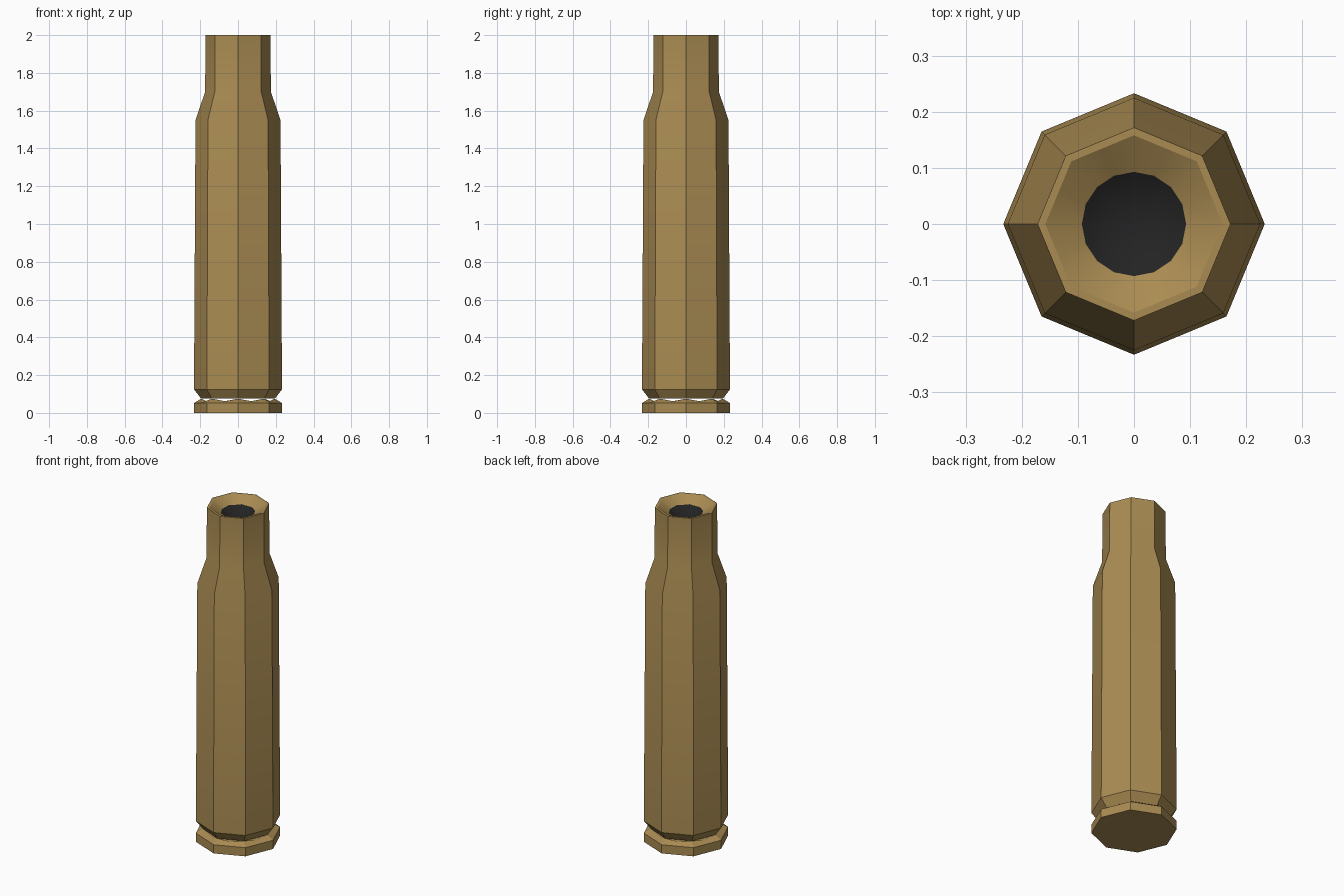
import bpy, bmesh, math

cube = bpy.data.objects.get("Cube")
if cube:
    bpy.data.objects.remove(cube, do_unlink=True)

APOTHEM = math.cos(math.pi / 8)


def material(name, color):
    m = bpy.data.materials.new(name)
    m.use_nodes = True
    m.diffuse_color = color
    bsdf = next(n for n in m.node_tree.nodes if n.type == 'BSDF_PRINCIPLED')
    bsdf.inputs["Base Color"].default_value = color
    bsdf.inputs["Roughness"].default_value = 0.6
    return m


brass = material("brass", (0.40, 0.26, 0.085, 1))
soot = material("dark_bore", (0.017, 0.017, 0.017, 1))


def octagon(radius, z, z_mid=None):
    """Eight corners, plus edge midpoints when a midpoint height is given."""
    points = []
    for i in range(8):
        a = i * math.pi / 4
        points.append((radius * math.cos(a), radius * math.sin(a), z))
        if z_mid is not None:
            b, r = a + math.pi / 8, radius * APOTHEM
            points.append((r * math.cos(b), r * math.sin(b), z_mid))
    return points


def lofted(name, rings, cap_start=False, cap_end=False, apex=None):
    bm = bmesh.new()
    loops = [[bm.verts.new(p) for p in ring] for ring in rings]
    for low, high in zip(loops, loops[1:]):
        n = len(low)
        for i in range(n):
            j = (i + 1) % n
            bm.faces.new((low[i], low[j], high[j], high[i]))
    if cap_start:
        bm.faces.new(loops[0][::-1])
    if cap_end:
        bm.faces.new(loops[-1])
    if apex is not None:
        tip = bm.verts.new((0, 0, apex))
        last = loops[-1]
        for i in range(len(last)):
            face = bm.faces.new((last[i], last[(i + 1) % len(last)], tip))
            face.material_index = 1
    mesh = bpy.data.meshes.new(name)
    bm.to_mesh(mesh)
    bm.free()
    mesh.materials.append(brass)
    if apex is not None:
        mesh.materials.append(soot)
    obj = bpy.data.objects.new(name, mesh)
    bpy.context.collection.objects.link(obj)
    bpy.ops.object.select_all(action='DESELECT')
    obj.select_set(True)
    bpy.context.view_layer.objects.active = obj
    bpy.ops.object.shade_smooth_by_angle(angle=math.radians(25))
    return obj


# Base rim, with a scalloped top that meets the body at the corners
lofted("base_rim", [octagon(0.233, 0, 0), octagon(0.233, 0.052, 0.052),
                    octagon(0.195, 0.075, 0.062)], cap_start=True, cap_end=True)

# Tapered body, shoulder and neck
profile = [(0.195, 0.075), (0.233, 0.125), (0.225, 1.55),
           (0.174, 1.70), (0.172, 2.0)]
lofted("case_body", [octagon(r, z) for r, z in profile], cap_start=True)

# Mouth lip and funnel, with a round dark bore lying on the funnel facets
MOUTH, BORE, DEPTH = 0.158, 0.093, 0.095
bore_ring = []
for i in range(16):
    a = i * math.pi / 8
    reach = BORE * (1 if i % 2 else APOTHEM)
    z = 2 - DEPTH * (1 - reach / (MOUTH * APOTHEM))
    bore_ring.append((BORE * math.cos(a), BORE * math.sin(a), z))
lofted("mouth_funnel", [octagon(0.172, 2, 2), octagon(MOUTH, 2, 2), bore_ring],
       apex=2 - DEPTH)
